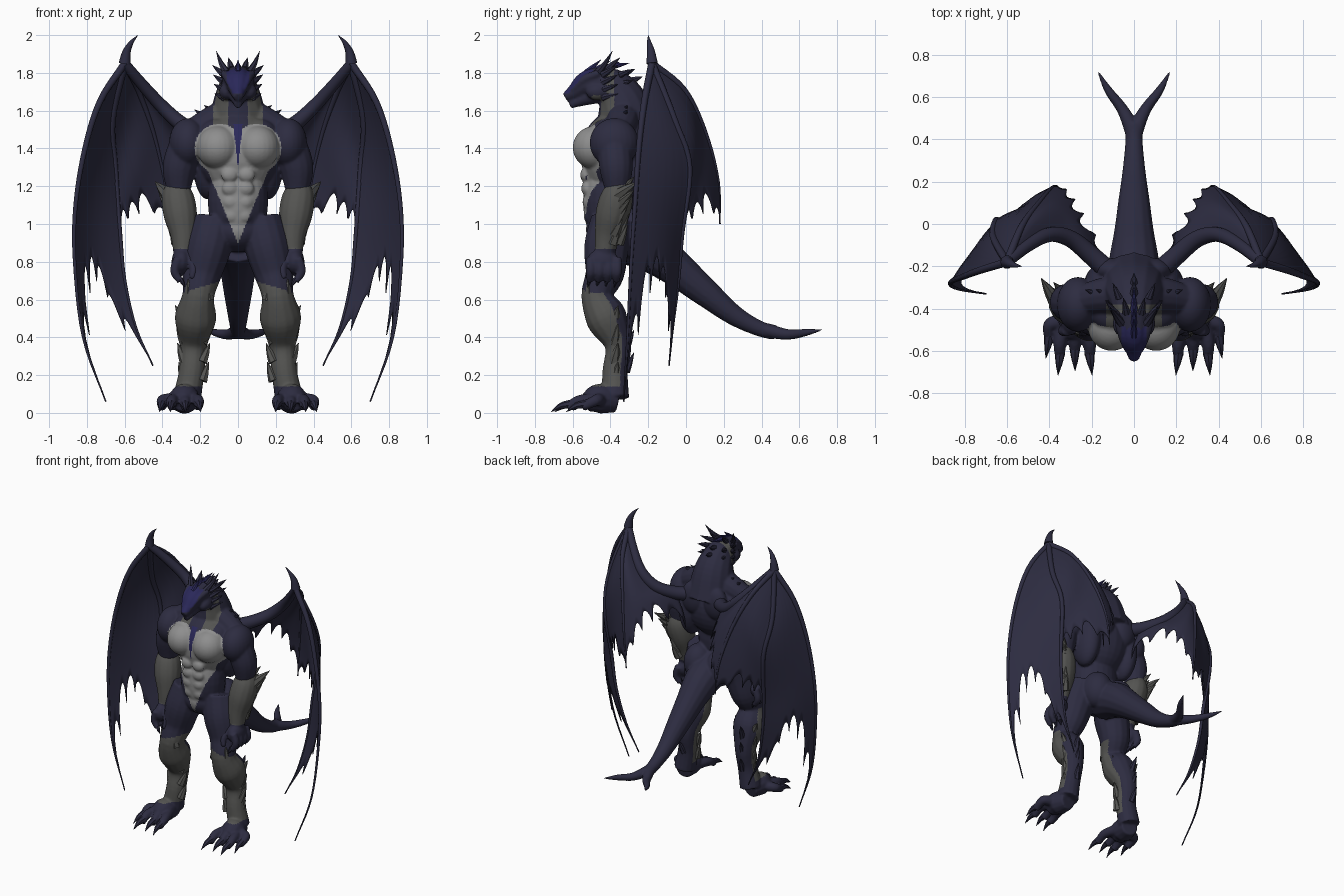
import bpy, bmesh, math, random
from mathutils import Vector, Matrix

random.seed(4)
cube = bpy.data.objects.get("Cube")
if cube:
    bpy.data.objects.remove(cube)


def material(name, red, green, blue):
    mat = bpy.data.materials.new(name)
    mat.use_nodes = True
    mat.diffuse_color = (red, green, blue, 1)
    mat.node_tree.nodes["Principled BSDF"].inputs["Base Color"].default_value = (red, green, blue, 1)
    return mat


navy = material("navy hide", .026, .025, .052)
indigo = material("indigo plate", .023, .021, .1)
pale = material("pale chest", .27, .27, .27)
fur = material("grey fur", .088, .088, .083)
PALETTE = [navy, indigo, pale, fur]
NAVY, INDIGO, PALE, FUR = range(len(PALETTE))
SIDES = (1, -1)


def path(points, steps=5):
    """Smooth curve through the points; a fourth value is the radius."""
    pts = [Vector(p) for p in points]
    pts = [2 * pts[0] - pts[1]] + pts + [2 * pts[-1] - pts[-2]]
    line = []
    for a, b, c, d in zip(pts, pts[1:], pts[2:], pts[3:]):
        for i in range(steps):
            t = i / steps
            line.append((2 * b + (c - a) * t + (2 * a - 5 * b + 4 * c - d) * t ** 2
                         + (3 * b - a - 3 * c + d) * t ** 3) / 2)
    return line + [pts[-2]]


def tube(bm, points, side=1, sides=14, steps=5):
    line = path(points, steps)
    for p in line:
        p.x *= side
    span = (line[-1] - line[0]).xyz
    axis = min(range(3), key=lambda k: abs(span[k]))
    ref = Vector([float(k == axis) for k in range(3)])
    rings = []
    for i, p in enumerate(line):
        tangent = (line[min(i + 1, len(line) - 1)] - line[max(i - 1, 0)]).xyz
        u = tangent.cross(ref).normalized()
        v = tangent.cross(u).normalized()
        turns = [math.tau * k / sides for k in range(sides)]
        rings.append([bm.verts.new(p.xyz + max(p.w, .001) * (u * math.cos(a) + v * math.sin(a)))
                      for a in turns])
    for lower, upper in zip(rings, rings[1:]):
        for k in range(sides):
            j = (k + 1) % sides
            bm.faces.new((lower[k], lower[j], upper[j], upper[k]))
    bm.faces.new(rings[0])
    bm.faces.new(rings[-1])


def spike(bm, base, tip, radius, side=1, bend=0.0):
    base, tip = Vector(base), Vector(tip)
    mid = (base + tip) / 2 + Vector((0, 0, bend))
    tube(bm, [(*base, radius), (*mid, radius * .65), (*tip, .001)], side, 7, 3)


def blob(bm, centre, size, side=1):
    place = Matrix.Translation((centre[0] * side, *centre[1:])) @ Matrix.Diagonal((*size, 1))
    bmesh.ops.create_uvsphere(bm, u_segments=24, v_segments=16, radius=1, matrix=place)


def finish(bm, name, colour=NAVY, angle=40):
    bmesh.ops.recalc_face_normals(bm, faces=bm.faces)
    mesh = bpy.data.meshes.new(name)
    bm.to_mesh(mesh)
    bm.free()
    mesh.materials.append(PALETTE[colour])
    for poly in mesh.polygons:
        poly.use_smooth = True
    mesh.set_sharp_from_angle(angle=math.radians(angle))
    obj = bpy.data.objects.new(name, mesh)
    bpy.context.collection.objects.link(obj)
    return obj


def fuse(bm, name, rule, voxel=.008):
    """Melt overlapping muscles into one skin, then colour faces by rule."""
    obj = finish(bm, name)
    remesh = obj.modifiers.new("skin", "REMESH")
    remesh.mode, remesh.voxel_size = "VOXEL", voxel
    soften = obj.modifiers.new("soften", "SMOOTH")
    soften.factor, soften.iterations = .5, 3
    skin = bpy.data.meshes.new_from_object(obj.evaluated_get(bpy.context.evaluated_depsgraph_get()))
    obj.modifiers.clear()
    obj.data = skin
    skin.materials.clear()
    for mat in PALETTE:
        skin.materials.append(mat)
    for poly in skin.polygons:
        c = poly.center
        poly.material_index = rule(abs(c.x), c.y, c.z, poly.normal)
        poly.use_smooth = True


# Torso, neck, head and tail
TOES = ((.21, -.66), (.28, -.64), (.35, -.66), (.4, -.58))
body = bmesh.new()
blob(body, (0, -.37, 1.37), (.22, .19, .23))
blob(body, (0, -.41, 1.12), (.16, .135, .26))
blob(body, (0, -.39, .97), (.16, .14, .12))
tube(body, [(0, -.3, 1.45, .17), (0, -.33, 1.62, .14), (0, -.38, 1.71, .11), (0, -.45, 1.75, .085)])
tube(body, [(0, -.42, 1.75, .09), (0, -.52, 1.745, .07), (0, -.59, 1.7, .043), (0, -.64, 1.67, .024)])
tube(body, [(0, -.48, 1.69, .055), (0, -.56, 1.655, .033), (0, -.615, 1.63, .02)])
tube(body, [(0, -.32, .92, .13), (0, -.18, .86, .12), (0, -.04, .755, .095), (0, .1, .64, .076),
            (0, .25, .52, .055), (0, .38, .45, .042), (0, .47, .425, .04)])
for s in SIDES:
    tube(body, [(.0, .38, .45, .03), (.02, .47, .427, .034), (.06, .55, .415, .027),
                (.12, .63, .425, .02), (.17, .72, .44, .005)], s)
    # Brow and cheek
    tube(body, [(.03, -.6, 1.71, .014), (.05, -.54, 1.765, .022), (.075, -.46, 1.8, .02)], s)
    blob(body, (.06, -.47, 1.7), (.04, .06, .045), s)
    # Chest, stomach and back muscles
    blob(body, (.105, -.48, 1.405), (.115, .12, .115), s)
    blob(body, (.1, -.41, 1.48), (.11, .1, .08), s)
    for row in range(4):
        blob(body, (.045 - .004 * row, -.53 + .006 * row, 1.26 - .072 * row), (.045, .03, .04), s)
    tube(body, [(.05, -.33, 1.58, .09), (.15, -.34, 1.53, .085), (.25, -.36, 1.48, .07)], s)
    blob(body, (.16, -.31, 1.33), (.08, .12, .2), s)
    blob(body, (.09, -.22, 1.45), (.09, .06, .12), s)
    blob(body, (.09, -.28, .95), (.1, .11, .13), s)
    # Shoulder and upper arm
    blob(body, (.265, -.38, 1.43), (.1, .13, .13), s)
    tube(body, [(.275, -.38, 1.42, .09), (.31, -.37, 1.3, .09), (.315, -.365, 1.18, .065)], s)
    # Leg and foot
    tube(body, [(.12, -.39, 1.02, .115), (.155, -.42, .88, .12), (.19, -.43, .74, .105),
                (.21, -.47, .62, .085), (.225, -.42, .5, .11), (.235, -.36, .36, .072),
                (.245, -.375, .22, .068), (.27, -.375, .08, .075)], s)
    tube(body, [(.27, -.365, .06, .06), (.285, -.46, .075, .08), (.295, -.53, .055, .05)], s)
    for x, y in TOES:
        tube(body, [(.29 + (x - .29) * .6, -.46, .07, .036), (x, y + .1, .065, .031),
                    (x, y + .03, .03, .024)], s, 10)


def body_colour(x, y, z, n):
    if 1.31 < z < 1.53 and y < -.4 and x < .1 * (z - 1.29):
        return INDIGO
    pec = ((x - .1) / .13) ** 2 + ((z - 1.4) / .13) ** 2 < 1 or 1.35 < z < 1.5 and x < .1
    belly = .9 < z < 1.34 and x < .42 * (z - .9)
    if y < -.4 and (pec and n.y < .2 or belly and n.y < -.1):
        return PALE
    if 1.5 <= z < 1.68 and -.5 < y < -.38 and .05 < x < .13:
        return FUR
    if z > 1.68 and -.42 < y < -.38 and (x > .06 or z > 1.76):
        return FUR
    if z > 1.69 and y < -.43 and x < .06 and n.z > .1 and n.y < -.2:
        return INDIGO
    return FUR if .14 < z < .64 + .3 * (.28 - x) and y < -.34 and n.y < .35 else NAVY


fuse(body, "body", body_colour)

# Forearms with fists
arms = bmesh.new()
for s in SIDES:
    tube(arms, [(.325, -.355, 1.23, .05), (.32, -.365, 1.15, .085), (.305, -.39, 1.05, .09),
                (.29, -.415, .94, .068), (.29, -.43, .84, .052)], s)
    blob(arms, (.3, -.44, .8), (.052, .085, .07), s)
    for k in range(4):
        y = -.505 + .047 * k
        tube(arms, [(.315, y, .82, .026), (.335, y, .75, .025), (.305, y - .005, .695, .017)], s, 10)
    tube(arms, [(.26, -.46, .83, .03), (.235, -.5, .77, .025), (.245, -.52, .71, .015)], s, 10)
fuse(arms, "forearms", lambda x, y, z, n: FUR if z > .87 else NAVY)

# Horns, crest and face spines
horns = bmesh.new()
crest = bmesh.new()
for s in SIDES:
    spike(horns, (.06, -.47, 1.8), (.115, -.39, 1.915), .022, s, -.01)
    spike(horns, (.035, -.42, 1.82), (.05, -.35, 1.88), .02, s)
    for k in range(4):
        spike(horns, (.075, -.44, 1.79 - .04 * k), (.135 - .004 * k, -.36, 1.84 - .05 * k), .02, s)
    for k in range(2):
        spike(horns, (.13 + .05 * k, -.33, 1.59 - .02 * k), (.18 + .05 * k, -.31, 1.63 - .025 * k), .018, s)
    for k in range(2):
        spike(horns, (.07, -.35, 1.79 - .05 * k), (.1, -.28, 1.82 - .06 * k), .018, s)
for k in range(4):
    spike(crest, (0, -.53 + .04 * k, 1.8 + .01 * k), (0, -.45 + .05 * k, 1.87 - .006 * k), .018)
for k in range(2):
    spike(horns, (0, -.34 + .04 * k, 1.79 - .035 * k), (0, -.27 + .04 * k, 1.82 - .04 * k), .022)
finish(horns, "horns_and_spines")
finish(crest, "head_crest", INDIGO)

# Claws on the toes and fingers, spurs up the heel
claws = bmesh.new()
for s in SIDES:
    for x, y in TOES:
        spike(claws, (x, y + .05, .045), (x + (x - .29) * .15, y - .055, .005), .025, s, .012)
    for k in range(4):
        spike(claws, (.305, -.51 + .047 * k, .71), (.28, -.52 + .047 * k, .665), .015, s)
    for k in range(3):
        spike(claws, (.24, -.32, .46 - .12 * k), (.255, -.275, .56 - .12 * k), .024, s)
finish(claws, "claws_and_heel_spurs")

# Fur tufts on the elbows, shins and knees
tufts = bmesh.new()
for s in SIDES:
    for k in range(6):
        z = .9 + .05 * k
        spike(tufts, (.32 + .01 * k, -.39 + .005 * k, z), (.355 + .017 * k, -.35 + .019 * k, z + .1 - .005 * k), .036, s)
        spike(tufts, (.31, -.36, z), (.335 + .009 * k, -.31 + .007 * k, z + .1), .034, s)
    for k in range(4):
        z = .17 + .1 * k
        spike(tufts, (.275, -.38, z), (.315 + .006 * k, -.36, z + .1), .035, s)
        spike(tufts, (.19, -.4, z), (.155 - .007 * k, -.385, z + .1), .03, s)
    for x in (.16, .21, .25):
        spike(tufts, (x, -.5, .6), (x * 1.06, -.52, .71), .035, s)
finish(tufts, "fur_tufts", FUR)

# Wing bones: shoulder arm, then three long fingers from the wrist
WRIST = (.6, -.18, 1.85)
ARM = [WRIST, (.5, -.1, 1.73), (.4, -.05, 1.62), (.3, -.07, 1.53), (.2, -.15, 1.48), (.1, -.24, 1.46)]
OUTER = [WRIST, (.73, -.22, 1.65), (.81, -.25, 1.4), (.86, -.27, 1.1),
         (.865, -.29, .8), (.82, -.31, .4), (.7, -.33, .06)]
MIDDLE = [WRIST, (.665, -.06, 1.55), (.65, .02, 1.3), (.625, -.02, .95),
          (.6, -.04, .7), (.54, -.07, .45), (.45, -.09, .25)]
INNER = [WRIST, (.53, -.01, 1.71), (.45, .1, 1.49), (.39, .17, 1.23), (.365, .18, 1.0)]


def bone(bm, points, thick, thin, side):
    last = len(points) - 1
    tube(bm, [(*p, thick + (thin - thick) * i / last) for i, p in enumerate(points)], side, 10)


bones = bmesh.new()
for s in SIDES:
    bone(bones, ARM, .026, .05, s)
    for finger in (OUTER, MIDDLE, INNER):
        bone(bones, finger, .02, .004, s)
    tube(bones, [(*WRIST, .032), (.59, -.185, 1.91, .022), (.565, -.195, 1.96, .012),
                 (.53, -.2, 2.0, .001)], s, 10)
finish(bones, "wing_bones")


def sample(line, t):
    spot = max(0, min(t, 1)) * (len(line) - 1)
    i = min(int(spot), len(line) - 2)
    return line[i].lerp(line[i + 1], spot - i)


def membrane(bm, first, second, side, ends, dip, tatter, shreds, sag, columns=42, rows=16):
    """Skin stretched between two bones with a torn trailing edge."""
    a, b = path(first), path(second)
    random.seed(shreds)
    teeth = [random.uniform(.3, 1) for _ in range(shreds + 1)]
    grid = []
    for i in range(columns + 1):
        v = i / columns
        tear = abs(math.sin(math.pi * v * shreds)) ** .6 * teeth[int(v * shreds)]
        reach = ends[0] + (ends[1] - ends[0]) * v - dip * math.sin(math.pi * v) - tatter * tear
        column = []
        for j in range(rows + 1):
            t = reach * j / rows
            p = sample(a, t).lerp(sample(b, t), v) + Vector(sag) * math.sin(math.pi * v) * t
            column.append(bm.verts.new((p.x * side, p.y, p.z)))
        grid.append(column)
    for left, right in zip(grid, grid[1:]):
        for j in range(rows):
            bm.faces.new((left[j], right[j], right[j + 1], left[j + 1]))


# Wing membranes
BACK = ARM[:-1] + [(.13, -.17, 1.3), (.12, -.17, 1.12)]
skins = bmesh.new()
for s in SIDES:
    membrane(skins, OUTER, MIDDLE, s, (.97, .98), .28, .12, 6, (.03, .04, 0))
    membrane(skins, MIDDLE, INNER, s, (.54, .98), .13, .16, 4, (.02, .06, 0))
    membrane(skins, INNER, BACK, s, (.98, .9), .16, .14, 5, (-.02, .11, 0))
bmesh.ops.remove_doubles(skins, verts=skins.verts, dist=.0002)
wings = finish(skins, "wing_membranes")
shell = wings.modifiers.new("thickness", "SOLIDIFY")
shell.thickness, shell.offset = .006, 0
